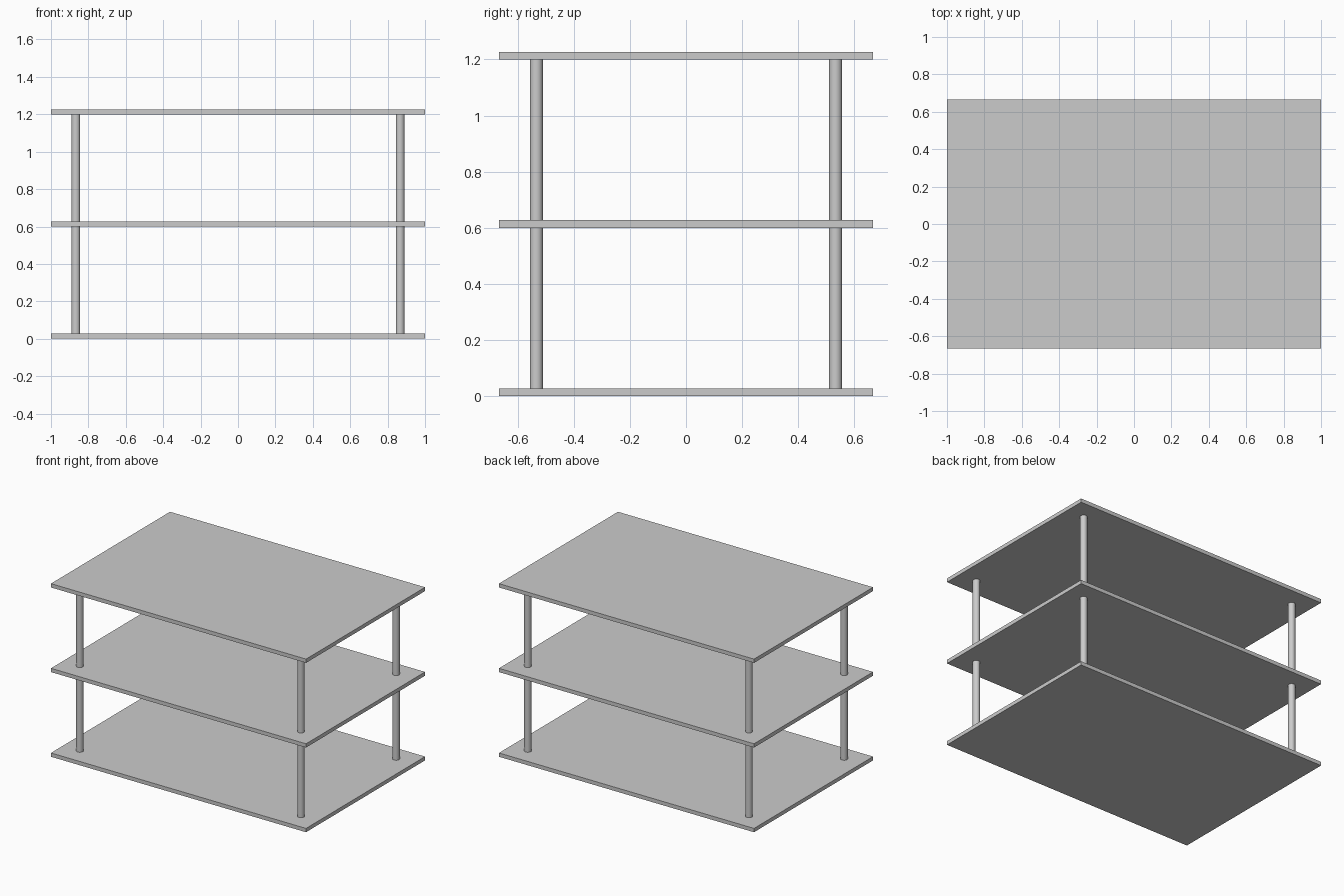
import bpy
import math

cube = bpy.data.objects.get("Cube")
if cube:
    bpy.data.objects.remove(cube, do_unlink=True)

WIDTH, DEPTH, THICK = 2.0, 1.333, 0.027
LEVELS = {"bottom": 0.0, "middle": 0.6, "top": 1.2}
POST_X, POST_Y, POST_R = 0.867, 0.533, 0.0233

grey = bpy.data.materials.new("light grey")
grey.use_nodes = True
colour = (0.6, 0.6, 0.6, 1.0)
grey.diffuse_color = colour
grey.node_tree.nodes["Principled BSDF"].inputs["Base Color"].default_value = colour


def finish(name):
    obj = bpy.context.object
    obj.name = name
    obj.data.materials.append(grey)
    return obj


# Shelf boards
for level, z in LEVELS.items():
    bpy.ops.mesh.primitive_cube_add(size=1, location=(0, 0, z + THICK / 2))
    board = finish(level + "_shelf")
    board.scale = (WIDTH, DEPTH, THICK)
    bpy.ops.object.transform_apply(location=False, rotation=False, scale=True)

# Round posts standing between each pair of boards
for tier, low, high in (("lower", "bottom", "middle"), ("upper", "middle", "top")):
    z0, z1 = LEVELS[low] + THICK, LEVELS[high]
    for side, sx in (("left", 1), ("right", -1)):
        for end, sy in (("front", -1), ("back", 1)):
            bpy.ops.mesh.primitive_cylinder_add(
                vertices=32, radius=POST_R, depth=z1 - z0,
                location=(sx * POST_X, sy * POST_Y, (z0 + z1) / 2))
            finish(f"{tier}_{end}_{side}_post")
            bpy.ops.object.shade_smooth_by_angle(angle=math.radians(30))
